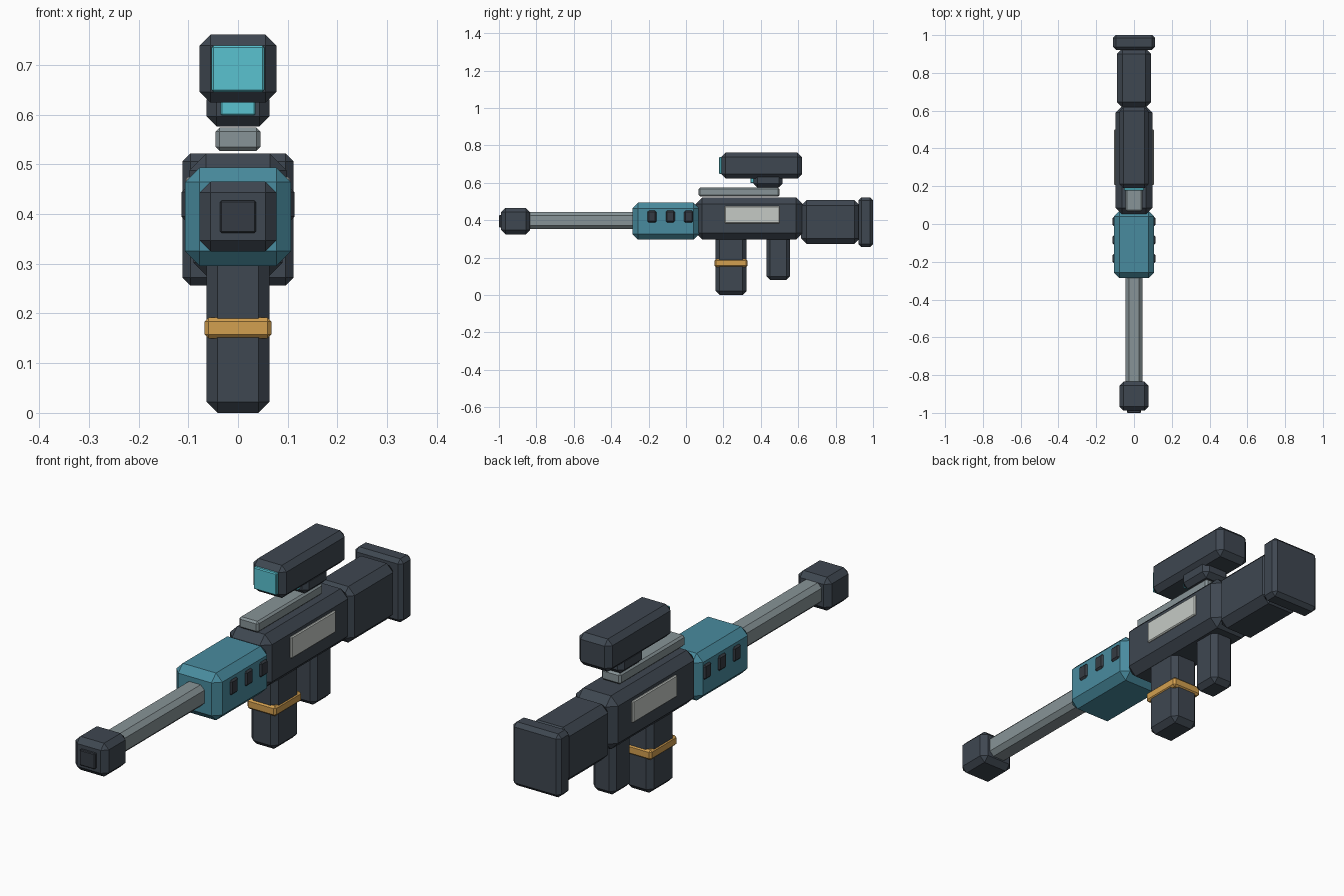
import bpy
import bmesh
from mathutils import Vector

cube = bpy.data.objects.get("Cube")
if cube:
    bpy.data.objects.remove(cube, do_unlink=True)


def material(name, rgb):
    mat = bpy.data.materials.new(name)
    mat.use_nodes = True
    color = (*rgb, 1.0)
    mat.diffuse_color = color
    mat.node_tree.nodes["Principled BSDF"].inputs["Base Color"].default_value = color
    return mat


dark = material("dark slate", (0.049, 0.063, 0.082))
black = material("dark recess", (0.036, 0.044, 0.056))
teal = material("teal", (0.066, 0.26, 0.345))
glass = material("cyan glass", (0.10, 0.54, 0.63))
steel = material("steel grey", (0.245, 0.295, 0.31))
pale = material("pale grey", (0.56, 0.59, 0.56))
gold = material("amber", (0.65, 0.35, 0.08))


def block(name, mat, x, y, z, bevel):
    """Chamfered box spanning the (low, high) ranges x, y and z."""
    low, high = (Vector(p) for p in zip(x, y, z))
    mesh = bpy.data.meshes.new(name)
    bm = bmesh.new()
    bmesh.ops.create_cube(bm, size=1)
    bmesh.ops.scale(bm, vec=high - low, verts=bm.verts)
    bm.to_mesh(mesh)
    bm.free()
    mesh.materials.append(mat)
    obj = bpy.data.objects.new(name, mesh)
    obj.location = (low + high) / 2
    bpy.context.scene.collection.objects.link(obj)
    mod = obj.modifiers.new("chamfer", 'BEVEL')
    mod.width = bevel
    mod.segments = 1
    return obj


def centred(name, mat, half, y, z, bevel):
    return block(name, mat, (-half, half), y, z, bevel)


# Barrel group
centred("muzzle", dark, 0.077, (-0.988, -0.834), (0.325, 0.465), 0.022)
centred("muzzle_bore", black, 0.036, (-1.0, -0.97), (0.362, 0.427), 0.003)
centred("barrel", steel, 0.045, (-0.86, -0.25), (0.353, 0.443), 0.018)
centred("handguard", teal, 0.107, (-0.286, 0.07), (0.296, 0.494), 0.03)

# Receiver and stock
centred("receiver", dark, 0.098, (0.052, 0.623), (0.298, 0.522), 0.034)
centred("stock", dark, 0.09, (0.615, 0.93), (0.273, 0.508), 0.03)
centred("butt_pad", dark, 0.112, (0.922, 1.0), (0.256, 0.522), 0.016)

# Magazine and grip
centred("magazine", dark, 0.063, (0.158, 0.324), (0.0, 0.32), 0.022)
centred("magazine_band", gold, 0.067, (0.152, 0.329), (0.15, 0.192), 0.008)
centred("grip", dark, 0.053, (0.43, 0.556), (0.08, 0.32), 0.02)

# Sight group
centred("top_rail", steel, 0.045, (0.067, 0.5), (0.527, 0.574), 0.008)
centred("sight_mount", dark, 0.063, (0.361, 0.516), (0.576, 0.65), 0.02)
centred("mount_lens", glass, 0.035, (0.345, 0.38), (0.598, 0.632), 0.003)
centred("scope", dark, 0.077, (0.19, 0.619), (0.624, 0.761), 0.022)
centred("scope_lens", glass, 0.053, (0.177, 0.21), (0.646, 0.739), 0.004)

# Side panels and vents on both flanks
for side, sign in (("left", 1), ("right", -1)):
    span = sorted((sign * 0.085, sign * 0.105))
    block(side + "_panel", pale, span, (0.206, 0.5), (0.384, 0.475), 0.004)
    span = sorted((sign * 0.095, sign * 0.114))
    for i in range(3):
        y = -0.182 + i * 0.098
        block(f"{side}_vent_{i + 1}", black, span, (y - 0.025, y + 0.025),
              (0.387, 0.452), 0.008)
